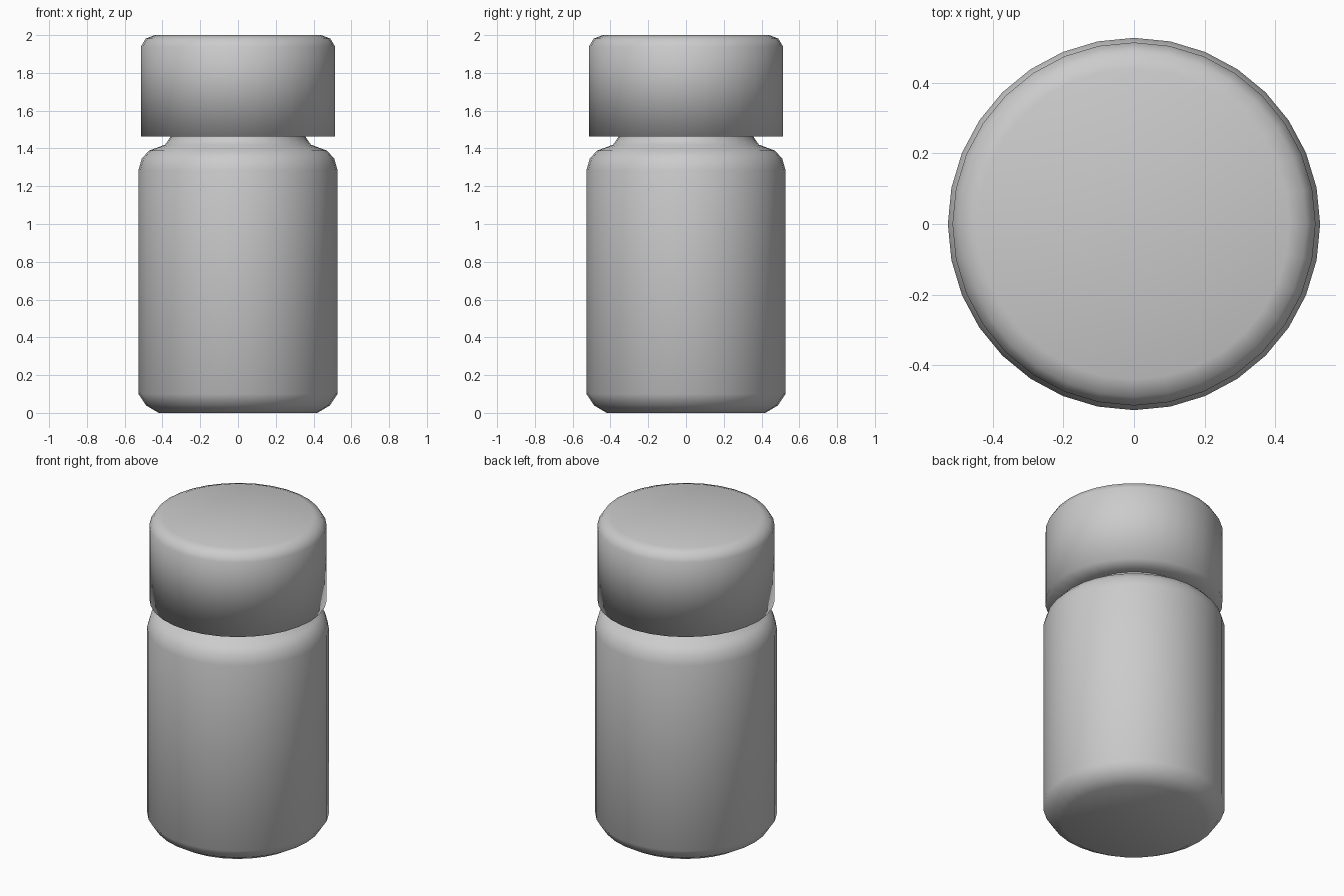
import bpy, bmesh, math

cube = bpy.data.objects.get("Cube")
if cube:
    bpy.data.objects.remove(cube, do_unlink=True)

SIDES = 32

grey = bpy.data.materials.new("plain_grey")
grey.use_nodes = True
colour = (0.6, 0.6, 0.6, 1)
grey.diffuse_color = colour
grey.node_tree.nodes["Principled BSDF"].inputs["Base Color"].default_value = colour


def lathe(name, profile):
    """Revolve (radius, height) points, bottom to top, and cap both ends."""
    bm = bmesh.new()
    rings = []
    for r, z in profile:
        rings.append([bm.verts.new((r * math.cos(math.tau * i / SIDES),
                                    r * math.sin(math.tau * i / SIDES), z))
                      for i in range(SIDES)])
    for low, high in zip(rings, rings[1:]):
        for i in range(SIDES):
            j = (i + 1) % SIDES
            bm.faces.new((low[i], low[j], high[j], high[i]))
    bm.faces.new(rings[0][::-1])
    bm.faces.new(rings[-1])
    for face in bm.faces:
        face.smooth = True
    mesh = bpy.data.meshes.new(name)
    bm.to_mesh(mesh)
    bm.free()
    mesh.materials.append(grey)
    obj = bpy.data.objects.new(name, mesh)
    bpy.context.collection.objects.link(obj)
    return obj


# Bottle body: rounded base, straight wall, rounded shoulder, short neck
lathe("bottle_body", [
    (0.42, 0.0), (0.487, 0.04), (0.527, 0.10),
    (0.527, 1.285), (0.51, 1.345), (0.472, 1.388),
    (0.386, 1.42), (0.357, 1.462), (0.357, 1.55),
])

# Screw cap: straight wall with a rounded top rim
lathe("cap", [
    (0.36, 1.463), (0.514, 1.463), (0.514, 1.94),
    (0.488, 1.982), (0.44, 2.0),
])
